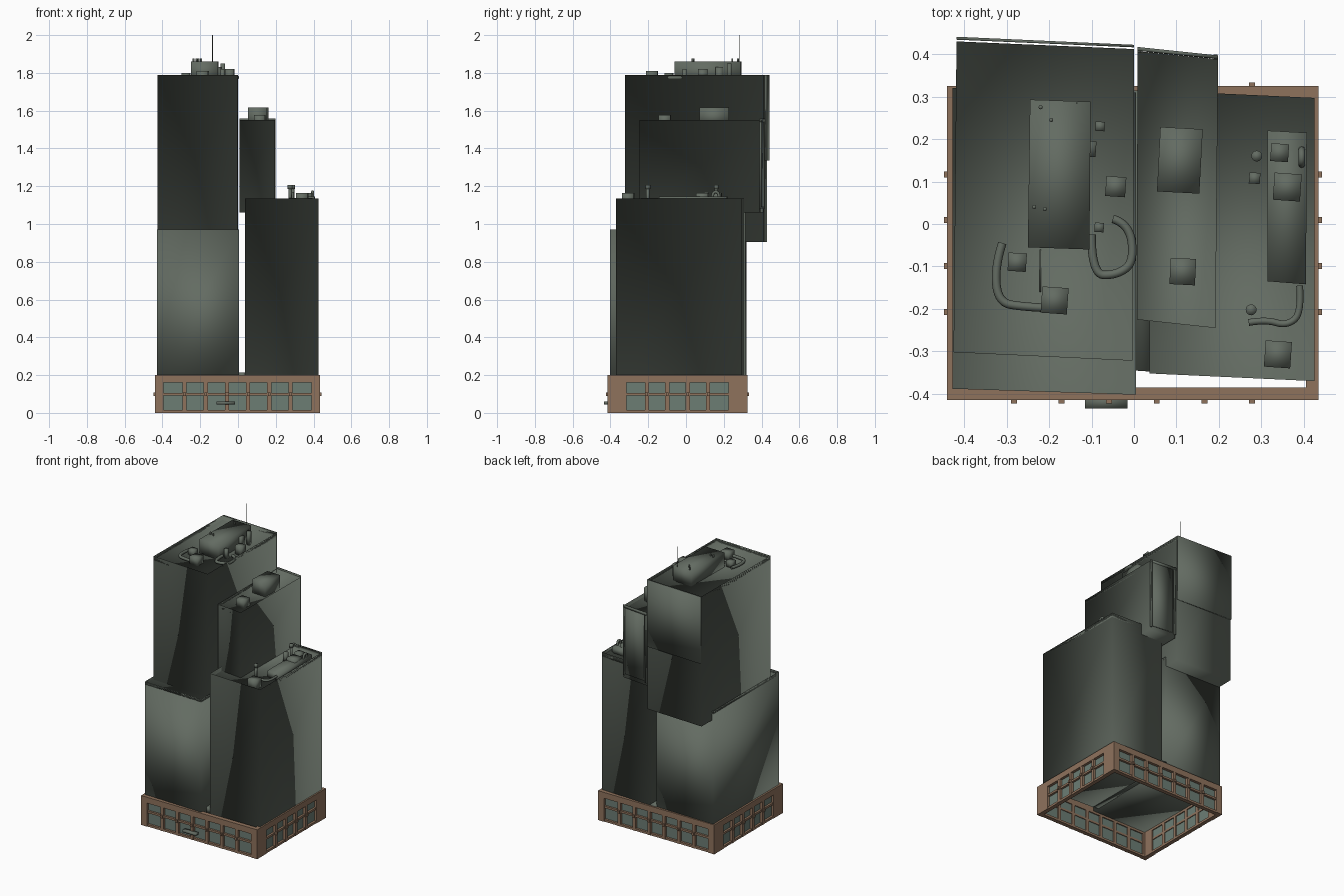
import bpy, bmesh, math
from mathutils import Matrix, Vector

if "Cube" in bpy.data.objects:
    bpy.data.objects.remove(bpy.data.objects["Cube"])


def material(name, rgb):
    m = bpy.data.materials.new(name)
    m.diffuse_color = (*rgb, 1)
    m.use_nodes = True
    m.node_tree.nodes["Principled BSDF"].inputs["Base Color"].default_value = m.diffuse_color
    return m


GREY = material("grey_green", (0.125, 0.148, 0.122))
BROWN = material("brown_stone", (0.275, 0.170, 0.108))
TEAL = material("window_teal", (0.150, 0.205, 0.175))


def finish(name, bm, mat, smooth=False):
    bmesh.ops.recalc_face_normals(bm, faces=bm.faces)
    me = bpy.data.meshes.new(name)
    bm.to_mesh(me)
    bm.free()
    ob = bpy.data.objects.new(name, me)
    bpy.context.collection.objects.link(ob)
    me.materials.append(mat)
    for p in me.polygons:
        p.use_smooth = smooth
    return ob


def add_box(bm, x0, x1, y0, y1, z0, z1, m=Matrix()):
    s = Matrix.Diagonal((x1 - x0, y1 - y0, z1 - z0, 1))
    t = Matrix.Translation(((x0 + x1) / 2, (y0 + y1) / 2, (z0 + z1) / 2))
    bmesh.ops.create_cube(bm, size=1, matrix=m @ t @ s)


def box(name, cx, cy, w, d, z0, z1, mat=GREY, turn=0):
    bm = bmesh.new()
    m = Matrix.Translation((cx, cy, 0)) @ Matrix.Rotation(math.radians(turn), 4, 'Z')
    add_box(bm, -w / 2, w / 2, -d / 2, d / 2, z0, z1, m)
    return finish(name, bm, mat, True)


def prism(name, corners, z0, z1, rim=0.0, sink=0.03, mat=GREY):
    """Four-cornered block, with a sunk roof inside a parapet if rim is given."""
    bm = bmesh.new()
    low = [bm.verts.new((x, y, z0)) for x, y in corners]
    top = [bm.verts.new((x, y, z1)) for x, y in corners]
    bm.faces.new(low[::-1])
    roof = bm.faces.new(top)
    for i in range(4):
        j = (i + 1) % 4
        bm.faces.new((low[i], low[j], top[j], top[i]))
    if rim:
        bmesh.ops.inset_region(bm, faces=[roof], thickness=rim)
        floor = bmesh.ops.extrude_face_region(bm, geom=[roof])["geom"]
        bmesh.ops.delete(bm, geom=[roof], context='FACES_ONLY')
        for g in floor:
            if isinstance(g, bmesh.types.BMVert):
                g.co.z -= sink
    return finish(name, bm, mat, True)


def cylinder(name, x, y, r, z0, z1, sides=12):
    bm = bmesh.new()
    bmesh.ops.create_cone(bm, cap_ends=True, segments=sides, radius1=r, radius2=r,
                          depth=z1 - z0, matrix=Matrix.Translation((x, y, (z0 + z1) / 2)))
    return finish(name, bm, GREY, True)


def pipe(name, pts, r, mat=GREY):
    cu = bpy.data.curves.new(name, 'CURVE')
    cu.dimensions = '3D'
    sp = cu.splines.new('NURBS')
    sp.points.add(len(pts) - 1)
    for p, co in zip(sp.points, pts):
        p.co = (*co, 1)
    sp.use_endpoint_u = True
    sp.order_u = 3
    cu.bevel_depth = r
    cu.bevel_resolution = 2
    cu.use_fill_caps = True
    cu.materials.append(mat)
    bpy.context.collection.objects.link(bpy.data.objects.new(name, cu))


# Podium: four walls with posts, rails and recessed window panels
def wall(name, origin, angle, length, bays, corner):
    m = Matrix.Translation((*origin, 0)) @ Matrix.Rotation(math.radians(angle), 4, 'Z')
    t = 0.03
    bm = bmesh.new()
    add_box(bm, 0, length, 0, t, 0.16, 0.20, m)
    add_box(bm, 0, length, 0.003, t, 0, 0.015, m)
    add_box(bm, corner, length - corner, 0.004, t - 0.002, 0.092, 0.106, m)
    add_box(bm, 0, corner, 0, t, 0, 0.17, m)
    add_box(bm, length - corner, length, 0, t, 0, 0.17, m)
    step = (length - 2 * corner) / bays
    for i in range(1, bays):
        u = corner + i * step
        add_box(bm, u - 0.011, u + 0.011, 0.001, t, 0, 0.17, m)
        add_box(bm, u - 0.007, u + 0.007, -0.008, 0.002, 0.09, 0.108, m)
    finish(name + "_frame", bm, BROWN)
    bm = bmesh.new()
    add_box(bm, corner, length - corner, 0.018, 0.023, 0.01, 0.165, m)
    finish(name + "_windows", bm, TEAL)


X0, X1, Y0, Y1 = -0.44, 0.435, -0.415, 0.325
wall("front_wall", (X0, Y0), 0, X1 - X0, 7, 0.045)
wall("right_wall", (X1, Y0), 90, Y1 - Y0, 5, 0.10)
wall("back_wall", (X1, Y1), 180, X1 - X0, 7, 0.045)
wall("left_wall", (X0, Y1), 270, Y1 - Y0, 5, 0.10)
box("entrance_canopy", -0.065, -0.42, 0.10, 0.03, 0.045, 0.06)

# Towers
prism("left_tower_lower", [(-0.428, -0.388), (0.005, -0.402), (0.005, 0.31), (-0.428, 0.32)],
      0.175, 0.97, 0.02, 0.02)
prism("left_tower_upper", [(-0.425, -0.302), (-0.003, -0.322), (0.0, 0.412), (-0.418, 0.43)],
      0.905, 1.79, 0.016)
prism("right_tower", [(0.037, -0.352), (0.425, -0.370), (0.425, 0.297), (0.037, 0.315)],
      0.175, 1.135, 0.016)
prism("middle_tower", [(0.007, -0.225), (0.192, -0.245), (0.198, 0.388), (0.008, 0.407)],
      1.06, 1.55, 0.014, 0.025)
prism("gap_floor", [(0.0, -0.345), (0.045, -0.348), (0.045, 0.315), (0.0, 0.315)], 0.175, 0.215)

# Thin panels on the back of the upper towers
prism("left_back_panel", [(-0.418, 0.434), (0.0, 0.416), (0.0, 0.422), (-0.418, 0.441)], 1.335, 1.79)
prism("middle_back_panel", [(0.03, 0.405), (0.18, 0.39), (0.18, 0.397), (0.03, 0.412)], 1.09, 1.55)
prism("middle_back_rail", [(0.008, 0.408), (0.198, 0.389), (0.198, 0.397), (0.008, 0.417)], 1.54, 1.558)
for i, (x, y) in enumerate([(0.013, 0.41), (0.192, 0.393)]):
    box(f"middle_back_post_{i}", x, y, 0.01, 0.012, 1.08, 1.55)

# Left roof: plant room, vents, ducts and mast
prism("left_plant_room", [(-0.25, -0.055), (-0.105, -0.06), (-0.102, 0.288), (-0.245, 0.293)], 1.755, 1.86)
vents = [(-0.275, -0.09, 0.043, 1.80), (-0.187, -0.18, 0.062, 1.81), (-0.043, 0.088, 0.047, 1.82),
         (-0.108, 0.177, 0.037, 1.83), (-0.08, 0.23, 0.022, 1.85), (-0.082, -0.008, 0.022, 1.82)]
for i, (x, y, s, z) in enumerate(vents):
    box(f"left_vent_{i}", x, y, s, s, 1.755, z, turn=-4)
z = 1.775
pipe("left_duct_a", [(-0.31, -0.045, z), (-0.328, -0.10, z), (-0.32, -0.185, z),
                     (-0.26, -0.195, z), (-0.215, -0.197, z)], 0.010)
pipe("left_duct_b", [(-0.10, -0.025, z), (-0.10, -0.12, z), (-0.04, -0.12, z), (0.0, -0.09, z),
                     (-0.01, 0.0, z), (-0.05, 0.012, z)], 0.010)
box("left_roof_strip", -0.221, -0.11, 0.004, 0.10, 1.755, 1.77)
for i, (x, y) in enumerate([(-0.235, 0.04), (-0.21, 0.035), (-0.22, 0.275), (-0.195, 0.245)]):
    cylinder(f"plant_room_pin_{i}", x, y, 0.005, 1.85, 1.876, 8)
cylinder("mast", -0.135, 0.285, 0.0018, 1.85, 2.0, 6)

# Middle roof
box("middle_plant_room", 0.108, 0.15, 0.10, 0.152, 1.52, 1.617, turn=-3)
box("middle_vent", 0.115, -0.112, 0.06, 0.062, 1.52, 1.577, turn=-3)

# Right roof
prism("right_plant_room", [(0.315, -0.135), (0.405, -0.142), (0.407, 0.215), (0.315, 0.22)], 1.10, 1.145)
for i, (x, y, s, z) in enumerate([(0.343, 0.168, 0.042, 1.165), (0.361, 0.087, 0.064, 1.165),
                                  (0.284, 0.108, 0.026, 1.17), (0.339, -0.307, 0.062, 1.165)]):
    box(f"right_vent_{i}", x, y, s, s, 1.10, z, turn=-4)
for i, (x, y, z) in enumerate([(0.289, 0.16, 1.185), (0.276, -0.202, 1.185)]):
    cylinder(f"right_flue_{i}", x, y, 0.009, 1.10, z)
    cylinder(f"right_flue_cap_{i}", x, y, 0.013, z, z + 0.022)
pipe("right_duct", [(0.39, -0.145, 1.13), (0.395, -0.21, 1.13), (0.36, -0.24, 1.13),
                    (0.31, -0.225, 1.13), (0.27, -0.232, 1.13)], 0.008)
pipe("right_bent_vent", [(0.395, 0.14, 1.14), (0.395, 0.14, 1.17), (0.395, 0.175, 1.17),
                         (0.395, 0.175, 1.14)], 0.008)
